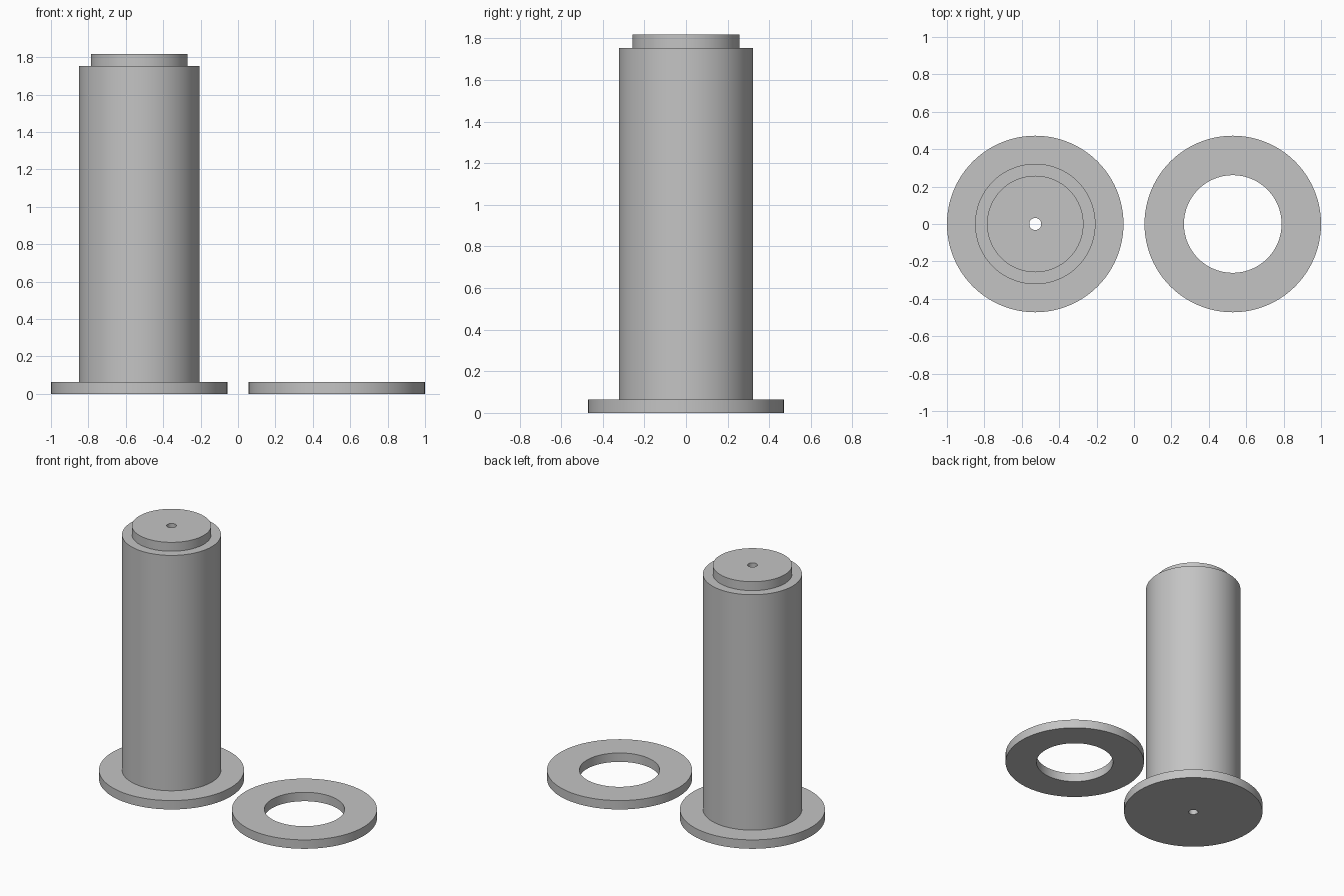
import bpy, bmesh, math

cube = bpy.data.objects.get("Cube")
if cube:
    bpy.data.objects.remove(cube, do_unlink=True)

SEGMENTS = 96
FLANGE_R, BODY_R, PEG_R = 0.472, 0.322, 0.258
BORE_R, RING_HOLE_R = 0.032, 0.261
THICK, SHOULDER, TOP = 0.064, 1.754, 1.818
OFFSET = 0.528

grey = bpy.data.materials.new("plain grey")
grey.use_nodes = True
color = (0.55, 0.55, 0.55, 1)
grey.diffuse_color = color
grey.node_tree.nodes["Principled BSDF"].inputs["Base Color"].default_value = color


def lathe(name, profile, x):
    """Revolve a closed (radius, height) outline around a vertical axis."""
    bm = bmesh.new()
    verts = [bm.verts.new((r, 0, z)) for r, z in profile]
    edges = [bm.edges.new((a, b)) for a, b in zip(verts, verts[1:] + verts[:1])]
    bmesh.ops.spin(bm, geom=verts + edges, cent=(0, 0, 0), axis=(0, 0, 1),
                   angle=math.tau, steps=SEGMENTS, use_merge=True)
    bmesh.ops.remove_doubles(bm, verts=bm.verts, dist=0.0001)
    bmesh.ops.recalc_face_normals(bm, faces=bm.faces)
    mesh = bpy.data.meshes.new(name)
    bm.to_mesh(mesh)
    bm.free()
    mesh.materials.append(grey)
    obj = bpy.data.objects.new(name, mesh)
    obj.location.x = x
    bpy.context.collection.objects.link(obj)
    bpy.ops.object.select_all(action="DESELECT")
    obj.select_set(True)
    bpy.context.view_layer.objects.active = obj
    bpy.ops.object.shade_smooth_by_angle(angle=math.radians(30))


# Flanged post with a stepped top and a narrow bore right through
lathe("flanged_post", [
    (BORE_R, 0), (FLANGE_R, 0), (FLANGE_R, THICK), (BODY_R, THICK),
    (BODY_R, SHOULDER), (PEG_R, SHOULDER), (PEG_R, TOP), (BORE_R, TOP),
], -OFFSET)

# Loose end ring that fits over the stepped top
lathe("end_ring", [
    (RING_HOLE_R, 0), (FLANGE_R, 0), (FLANGE_R, THICK), (RING_HOLE_R, THICK),
], OFFSET)
